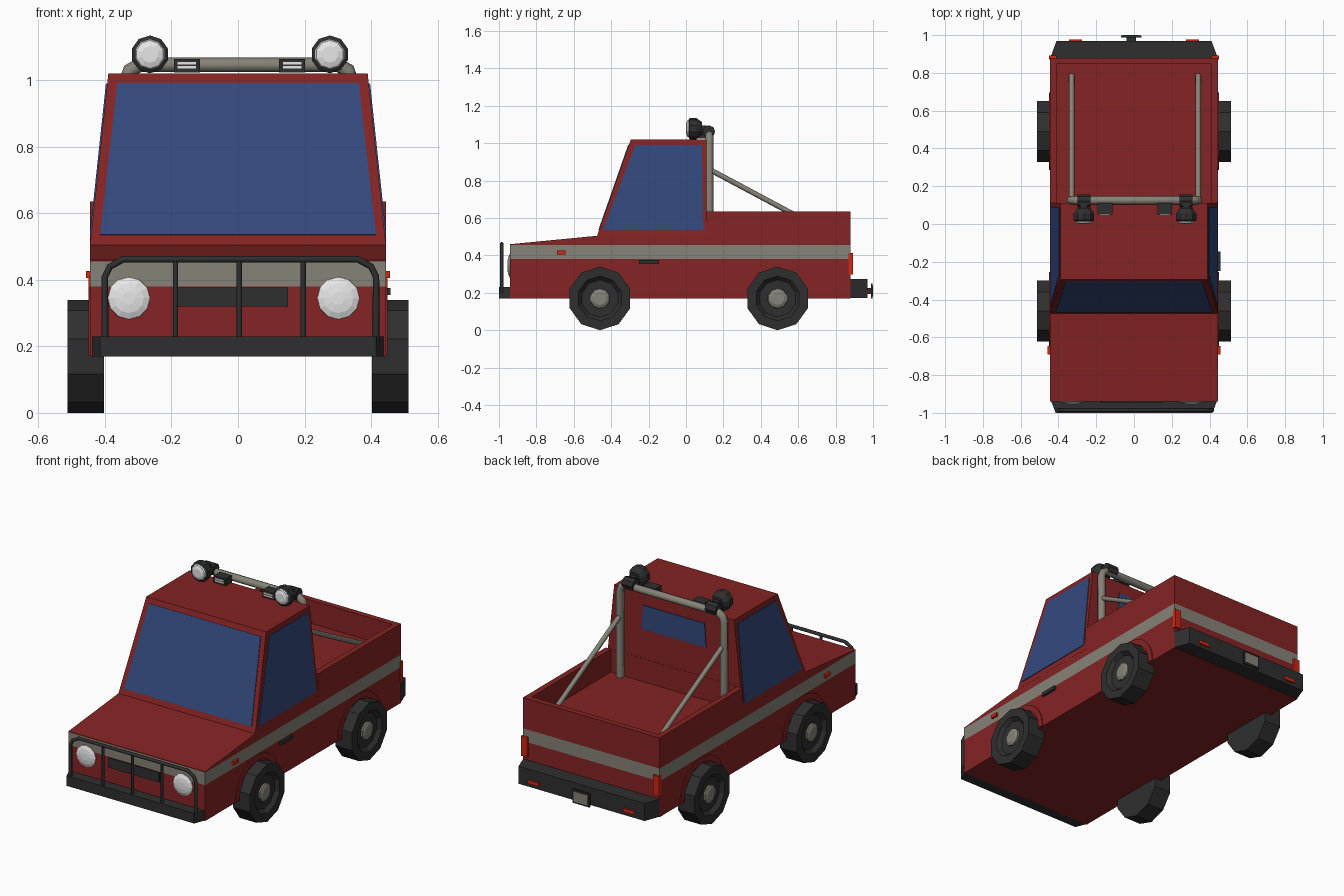
import bpy, bmesh, math
from mathutils import Vector

if "Cube" in bpy.data.objects:
    bpy.data.objects.remove(bpy.data.objects["Cube"])


def material(name, r, g, b):
    m = bpy.data.materials.new(name)
    m.diffuse_color = (r, g, b, 1)
    m.use_nodes = True
    m.node_tree.nodes["Principled BSDF"].inputs["Base Color"].default_value = m.diffuse_color
    return m


RED = material("red paint", 0.235, 0.017, 0.017)
GREY = material("warm grey", 0.24, 0.225, 0.185)
DARK = material("dark rubber", 0.028, 0.028, 0.028)
BLUE = material("blue glass", 0.033, 0.066, 0.205)
WHITE = material("lamp white", 0.8, 0.8, 0.8)
LAMP = material("red lamp", 0.62, 0.02, 0.006)


def finish(name, bm, *mats):
    bmesh.ops.recalc_face_normals(bm, faces=bm.faces)
    me = bpy.data.meshes.new(name)
    bm.to_mesh(me)
    bm.free()
    for m in mats:
        me.materials.append(m)
    ob = bpy.data.objects.new(name, me)
    bpy.context.collection.objects.link(ob)
    return ob


def prism_bm(pts, axis, lo, hi):
    """Extrude a 2D outline along x (points are y,z) or z (points are x,y)."""
    bm = bmesh.new()
    place = (lambda p, d: (d, *p)) if axis == 'x' else (lambda p, d: (*p, d))
    a = [bm.verts.new(place(p, lo)) for p in pts]
    b = [bm.verts.new(place(p, hi)) for p in pts]
    bm.faces.new(a)
    bm.faces.new(b[::-1])
    for i in range(len(pts)):
        j = (i + 1) % len(pts)
        bm.faces.new((a[i], a[j], b[j], b[i]))
    return bm


def prism(name, pts, axis, lo, hi, mat):
    return finish(name, prism_bm(pts, axis, lo, hi), mat)


def box(name, x0, x1, y0, y1, z0, z1, mat):
    return prism(name, [(x0, y0), (x1, y0), (x1, y1), (x0, y1)], 'z', z0, z1, mat)


def lathe(name, axis, centre, prof, n, mat):
    """Turned part: profile of (radius, distance) along x or y, closed by caps."""
    bm = bmesh.new()
    rings = []
    for r, d in prof:
        ring = []
        for i in range(n):
            t = 2 * math.pi * i / n
            u, w = r * math.sin(t), r * math.cos(t)
            co = (d, u, w) if axis == 'x' else (u, d, w)
            ring.append(bm.verts.new(Vector(co) + Vector(centre)))
        rings.append(ring)
    for a, b in zip(rings, rings[1:]):
        for i in range(n):
            j = (i + 1) % n
            bm.faces.new((a[i], a[j], b[j], b[i]))
    bm.faces.new(rings[0])
    bm.faces.new(rings[-1])
    return finish(name, bm, mat)


def tube(name, pts, r, mat):
    cu = bpy.data.curves.new(name, 'CURVE')
    cu.dimensions = '3D'
    cu.bevel_depth, cu.bevel_resolution, cu.use_fill_caps = r, 2, True
    sp = cu.splines.new('POLY')
    sp.points.add(len(pts) - 1)
    for p, co in zip(sp.points, pts):
        p.co = (*co, 1)
    tmp = bpy.data.objects.new(name + " path", cu)
    bpy.context.collection.objects.link(tmp)
    me = bpy.data.meshes.new_from_object(tmp.evaluated_get(bpy.context.evaluated_depsgraph_get()))
    bpy.data.objects.remove(tmp)
    me.materials.clear()
    me.materials.append(mat)
    bpy.context.collection.objects.link(bpy.data.objects.new(name, me))


def pane(name, corners, out, mat):
    """Thin plate sitting on a sloping panel."""
    bm = bmesh.new()
    a = [bm.verts.new(Vector(c)) for c in corners]
    b = [bm.verts.new(Vector(c) + Vector(out) * 0.004) for c in corners]
    bm.faces.new(a)
    bm.faces.new(b)
    for i in range(4):
        j = (i + 1) % 4
        bm.faces.new((a[i], a[j], b[j], b[i]))
    finish(name, bm, mat)


# Body with sunken bed and a grey stripe
bm = prism_bm([(-.94, .17), (.88, .17), (.88, .635), (.11, .635), (.11, .505),
               (-.475, .505), (-.94, .46)], 'x', -.445, .445)
bmesh.ops.recalc_face_normals(bm, faces=bm.faces)
bed = max(bm.faces, key=lambda f: f.calc_center_median().z)
bmesh.ops.inset_individual(bm, faces=[bed], thickness=.048)
for v in bed.verts:
    if v.co.y < .4:
        v.co.y = .111
floor = bmesh.ops.extrude_discrete_faces(bm, faces=[bed])['faces'][0]
bmesh.ops.translate(bm, verts=floor.verts, vec=(0, 0, -.135))
for z in (.38, .455):
    bmesh.ops.bisect_plane(bm, geom=bm.verts[:] + bm.edges[:] + bm.faces[:],
                           plane_co=(0, 0, z), plane_no=(0, 0, 1))
for f in bm.faces:
    if abs(f.normal.z) < .5 and .38 < f.calc_center_median().z < .455:
        f.material_index = 1
finish("body", bm, RED, GREY)


# Cab, tapering to the roof
def cab(z):
    t = (z - .505) / .515
    return .445 - .055 * t, -.475 + .18 * t


bm = bmesh.new()
for z in (.5, 1.02):
    x, y = cab(z)
    for co in ((-x, y), (x, y), (x, .11), (-x, .11)):
        bm.verts.new((*co, z))
bmesh.ops.convex_hull(bm, input=bm.verts)
bmesh.ops.dissolve_limit(bm, angle_limit=.01, verts=bm.verts, edges=bm.edges)
finish("cab", bm, RED)

# Windows
(xa, ya), (xb, yb) = cab(.535), cab(.99)
pane("windscreen", [(-.415, ya, .535), (.415, ya, .535), (.363, yb, .99), (-.363, yb, .99)],
     (0, -.94, .33), BLUE)
for s in (-1, 1):
    pane("side_window", [(s * xa, ya + .02, .535), (s * xa, .093, .535),
                         (s * xb, .085, .99), (s * xb, yb + .035, .99)], (s, 0, .1), BLUE)
pane("rear_window", [(-.21, .11, .81), (.21, .11, .81), (.2, .11, .95), (-.2, .11, .95)],
     (0, 1, 0), BLUE)

# Wheels and arches
for s in (-1, 1):
    for y in (-.46, .49):
        lathe("tyre", 'x', (0, y, .17), [(.17, s * .403), (.17, s * .513), (.12, s * .513),
                                         (.1, s * .492), (.04, s * .492)], 10, DARK)
        lathe("hub", 'x', (0, y, .17), [(.055, s * .485), (.052, s * .5), (.035, s * .508)], 10, GREY)
        arc = [math.pi * i / 10 for i in range(11)]
        pts = [(y + r * math.cos(t), .172 + r * math.sin(t))
               for r, ts in ((.205, arc), (.172, arc[::-1])) for t in ts]
        prism("wheel_arch", pts, 'x', s * .44, s * .45, RED)

# Bumpers
prism("front_bumper", [(-.44, -.935), (.44, -.935), (.415, -1), (-.415, -1)], 'z', .17, .23, DARK)
prism("rear_bumper", [(-.445, .875), (.445, .875), (.41, .97), (-.41, .97)], 'z', .172, .275, DARK)

# Front guard bars, grille and headlights
tube("guard_hoop", [(-.4, -.985, .2), (-.4, -.985, .41), (-.385, -.985, .44), (-.345, -.985, .462),
                    (.36, -.985, .462), (.4, -.985, .44), (.415, -.985, .41), (.415, -.985, .2)], .01, DARK)
for x in (-.188, .004, .196):
    tube("guard_bar", [(x, -.985, .2), (x, -.985, .462)], .008, DARK)
box("grille", -.18, .15, -.946, -.935, .32, .377, DARK)
for x in (-.328, .302):
    lathe("headlight", 'y', (x, 0, .345), [(.065, -.935), (.063, -.943), (.045, -.951), (.02, -.955)], 12, WHITE)

# Roll bar with braces down to the bed floor
tube("roll_bar", [(-.335, .125, .49), (-.335, .125, 1.0), (-.325, .125, 1.03), (-.295, .125, 1.047),
                  (.3, .125, 1.047), (.33, .125, 1.03), (.34, .125, 1.0), (.34, .125, .49)], .022, GREY)
for x in (-.33, .34):
    tube("roll_bar_brace", [(x, .125, .86), (x, .79, .505)], .014, GREY)

# Roof spotlights and small lamps
for x in (-.265, .276):
    lathe("spotlight", 'y', (x, 0, 1.078), [(.047, .014), (.057, .02), (.057, .055), (.035, .085)], 10, DARK)
    lathe("spotlight_lens", 'y', (x, 0, 1.078), [(.047, .016), (.042, .006), (.025, .0)], 10, WHITE)
    lathe("spotlight_clamp", 'x', (x, .122, 1.062), [(.034, -.035), (.034, .035)], 8, DARK)
    box("spotlight_arm", x - .02, x + .02, .07, .11, 1.045, 1.095, DARK)
for x in (-.154, .163):
    box("small_lamp", x - .039, x + .039, .05, .11, 1.024, 1.064, DARK)
    for z in (1.035, 1.047):
        box("small_lamp_glass", x - .028, x + .028, .046, .052, z, z + .008, WHITE)

# Tail lights, reflectors and side markers
for s in (-1, 1):
    box("tail_light", s * .41, s * .449, .87, .893, .297, .413, LAMP)
    box("bumper_reflector", s * .275, s * .345, .96, .978, .193, .215, LAMP)
    box("side_marker", s * .43, s * .457, -.69, -.645, .406, .426, LAMP)

# Fuel flap trim on the right side and rear plate
box("side_handle", .43, .458, -.25, -.145, .354, .376, DARK)
box("plate_holder", -.04, .01, .96, .99, .195, .225, DARK)
box("plate_frame", -.07, .04, .988, .997, .17, .25, DARK)
box("rear_plate", -.06, .03, .99, 1.0, .18, .24, GREY)
